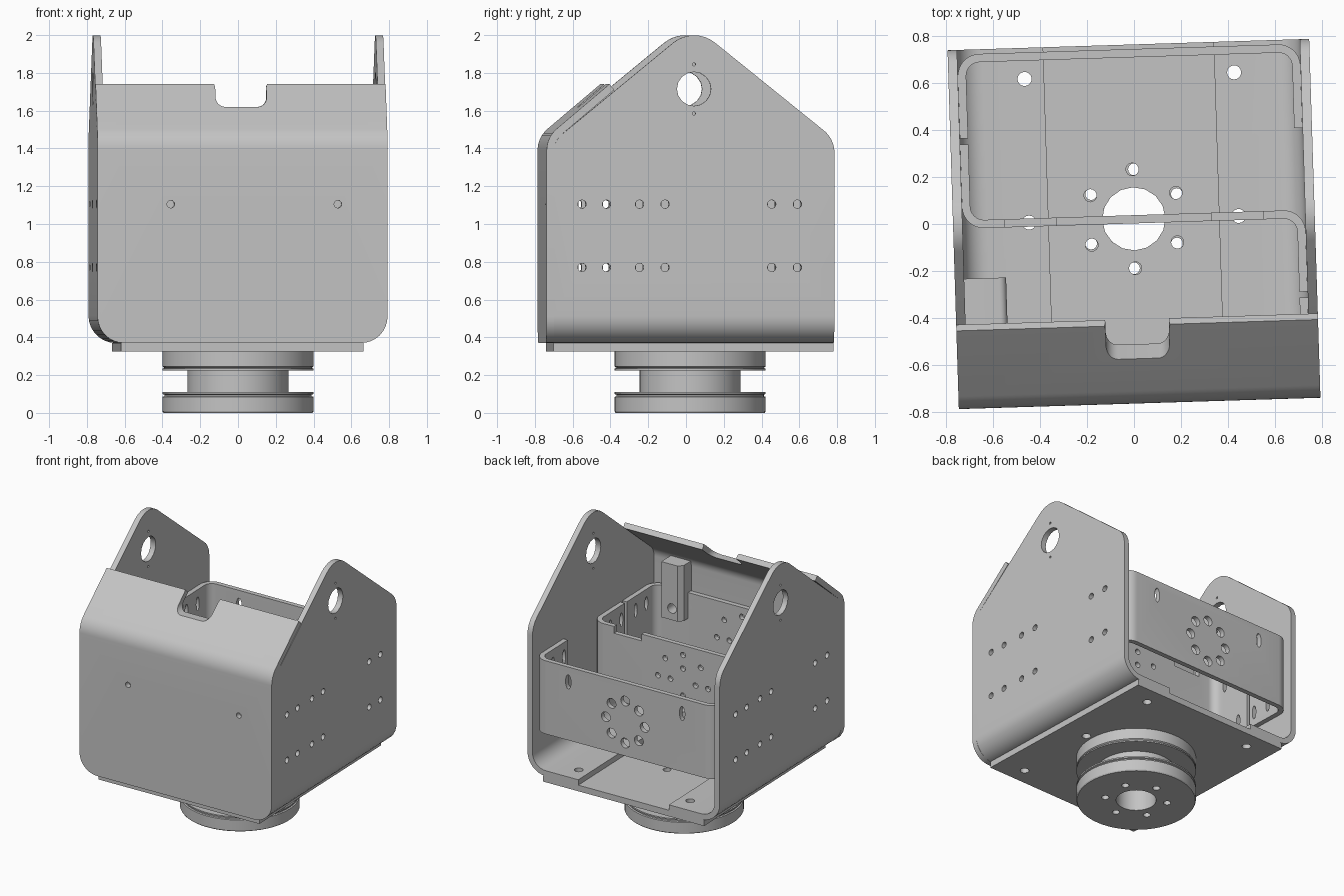
import bpy, bmesh, math
from mathutils import Vector, Matrix

if "Cube" in bpy.data.objects:
    bpy.data.objects.remove(bpy.data.objects["Cube"], do_unlink=True)

GREY = (0.55, 0.55, 0.55, 1)
metal = bpy.data.materials.new("plain grey metal")
metal.use_nodes = True
metal.diffuse_color = GREY
metal.node_tree.nodes["Principled BSDF"].inputs["Base Color"].default_value = GREY

TURN = Matrix.Rotation(math.radians(1.8), 4, 'Z')
PLACE = {'x': lambda u, v, w: (w, u, v), 'y': lambda u, v, w: (u, w, v), 'z': lambda u, v, w: (u, v, w)}
parts = []


def rounded(points, closed=True, steps=8):
    """Fillet every point given as (u, v, radius)."""
    out, n = [], len(points)
    for i, pt in enumerate(points):
        p = Vector(pt[:2])
        r = pt[2] if len(pt) > 2 else 0
        if r == 0 or (not closed and i in (0, n - 1)):
            out.append(p)
            continue
        a = (Vector(points[i - 1][:2]) - p).normalized()
        b = (Vector(points[(i + 1) % n][:2]) - p).normalized()
        half = a.angle(b) / 2
        centre = p + (a + b).normalized() * (r / math.sin(half))
        start, end = p + a * (r / math.tan(half)) - centre, p + b * (r / math.tan(half)) - centre
        sweep = start.angle_signed(end)
        for k in range(steps + 1):
            out.append(centre + Matrix.Rotation(-sweep * k / steps, 2) @ start)
    return out


def new_object(name, bm):
    bmesh.ops.recalc_face_normals(bm, faces=bm.faces)
    mesh = bpy.data.meshes.new(name)
    bm.to_mesh(mesh)
    bm.free()
    mesh.materials.append(metal)
    obj = bpy.data.objects.new(name, mesh)
    bpy.context.scene.collection.objects.link(obj)
    return obj


def prism(name, outline, axis, lo, hi):
    bm = bmesh.new()
    rings = [[bm.verts.new(PLACE[axis](p[0], p[1], w)) for p in outline] for w in (lo, hi)]
    bm.faces.new(rings[0])
    bm.faces.new(rings[1])
    n = len(outline)
    for i in range(n):
        j = (i + 1) % n
        bm.faces.new((rings[0][i], rings[0][j], rings[1][j], rings[1][i]))
    return new_object(name, bm)


def sheet(name, path, thick, axis, lo, hi):
    """Bent sheet metal: a filleted centre line given thickness, then extruded."""
    line = rounded(path, closed=False)
    sides = ([], [])
    for i, p in enumerate(line):
        dirs = []
        if i > 0:
            dirs.append((p - line[i - 1]).normalized())
        if i < len(line) - 1:
            dirs.append((line[i + 1] - p).normalized())
        d = sum(dirs, Vector((0, 0))).normalized()
        off = Vector((-d.y, d.x)) * (thick / 2 / d.dot(dirs[0]))
        sides[0].append(p + off)
        sides[1].append(p - off)
    return prism(name, sides[0] + sides[1][::-1], axis, lo, hi)


def drills(holes):
    """One cutter from (axis, u, v, w, radius, length, stretch) holes."""
    bm = bmesh.new()
    turns = {'x': Matrix.Rotation(math.pi / 2, 4, 'Y'), 'y': Matrix.Rotation(math.pi / 2, 4, 'X'), 'z': Matrix()}
    for axis, u, v, w, r, length, stretch in holes:
        at = Matrix.Translation(PLACE[axis](u, v, w)) @ Matrix.Diagonal((1, 1, stretch, 1)) @ turns[axis]
        bmesh.ops.create_cone(bm, cap_ends=True, segments=16, radius1=r, radius2=r, depth=length, matrix=at)
    return new_object("hole_cutter", bm)


def combine(obj, tool, operation='DIFFERENCE'):
    tool.hide_render = True
    mod = obj.modifiers.new("cut", 'BOOLEAN')
    mod.operation, mod.object, mod.solver = operation, tool, 'EXACT'
    bpy.context.view_layer.objects.active = obj
    bpy.ops.object.modifier_apply(modifier=mod.name)
    bpy.data.objects.remove(tool, do_unlink=True)


def finish(obj, turned=True):
    if turned:
        obj.data.transform(TURN)
    parts.append(obj)


def ring(axis, u, v, w, radius, count, r, length):
    return [(axis, u + radius * math.sin(k * math.tau / count), v + radius * math.cos(k * math.tau / count),
             w, r, length, 1) for k in range(count)]


W, T, AXIS_Y = 0.768, 0.04, 0.018
LEVELS = (0.77, 1.105)
floor_holes = [('z', s * 0.445, y, 0.37, 0.03, 0.3, 1) for s in (-1, 1) for y in (0.63, 0.02, -0.6)]

# Side walls with a bent foot and a pointed, pierced ear
bolt_rows = {1: (-0.575, -0.445, -0.27, -0.135, 0.43, 0.566), -1: (-0.55, -0.405, 0.135, 0.27, 0.43, 0.566)}
for s, label in ((1, "left"), (-1, "right")):
    wall = sheet(label + "_side_wall", [(s * 0.362, 0.39), (s * (W - T / 2), 0.39, 0.125), (s * (W - T / 2), 2.2)],
                 T, 'y', -0.9, 0.9)
    ear = rounded([(-0.722, 0.3), (0.762, 0.3), (0.762, 1.45, 0.15), (AXIS_Y, 2.05, 0.176), (-0.722, 1.441, 0.11)])
    combine(wall, prism("ear_shape", ear, 'x', -1, 1), 'INTERSECT')
    holes = [('x', y, z, s * W, 0.022, 0.2, 1) for y in bolt_rows[s] for z in LEVELS]
    holes += [('x', AXIS_Y, 1.715, s * W, 0.09, 0.2, 1)]
    holes += [('x', AXIS_Y, 1.715 + d, s * W, 0.008, 0.2, 1) for d in (-0.13, 0.13)]
    combine(wall, drills(holes + floor_holes))
    finish(wall)

# Front cover: bent at the top, rounded at the foot, notched in the middle
cover = sheet("front_cover", [(-0.742, 0.3), (-0.742, 1.45, 0.13), (-0.417, 1.725)], T, 'x', -0.9, 0.9)
mask = [(-W, 0.37, 0.14), (W, 0.37, 0.14), (W, 1.76), (0.135, 1.76, 0.04), (0.135, 1.62, 0.05),
        (-0.135, 1.62, 0.05), (-0.135, 1.76, 0.04), (-W, 1.76)]
combine(cover, prism("cover_shape", rounded(mask), 'y', -1, 0), 'INTERSECT')
combine(cover, drills([('y', x, 1.105, -0.74, 0.02, 0.2, 1) for x in (-0.38, 0.505)]))
finish(cover)

# Base plate
plate = prism("base_plate", [(-0.643, -0.722), (0.643, -0.722), (0.643, 0.762), (-0.643, 0.762)], 'z', 0.325, 0.37)
combine(plate, drills(floor_holes + ring('z', 0, 0.022, 0.35, 0.21, 6, 0.027, 0.3)
                      + [('z', 0, 0.022, 0.35, 0.134, 0.3, 1)]))
finish(plate)

# Inner brackets: two U shapes and a Z shape between them
X, LOW, HIGH, THIN = 0.71, 0.67, 1.21, 0.035
layouts = {
    "rear_bracket": (0.725, 0.385, 0.385),
    "middle_bracket": (0.02, 0.36, -0.31),
    "front_bracket": (-0.70, -0.36, -0.335),
}
for name, (y, end_right, end_left) in layouts.items():
    bracket = sheet(name, [(-X, end_right), (-X, y, 0.075), (X, y, 0.075), (X, end_left)], THIN, 'z', LOW, HIGH)
    holes = []
    for s, end in ((-1, end_right), (1, end_left)):
        for py in bolt_rows[s]:
            if min(y, end) < py < max(y, end):
                holes += [('x', py, z, s * X, 0.018, 0.1, 2.8) for z in LEVELS]
    if name == "rear_bracket":
        holes += ring('y', 0, 0.92, y, 0.155, 8, 0.036, 0.2)
        holes += [('y', x, 1.1, y, 0.022, 0.2, 2.4) for x in (-0.455, 0.455)]
    else:
        holes += ring('y', 0, 0.94, y, 0.2, 8, 0.02, 0.2) + ring('y', 0, 0.94, y, 0.1, 4, 0.02, 0.2)
    combine(bracket, drills(holes))
    if name == "middle_bracket":
        for s in (-1, 1):
            a, b = sorted((s * 0.33, s * 0.55))
            dip = [(a, 1.16), (b, 1.16), (b, 1.3), (a, 1.3)]
            combine(bracket, prism("dip_shape", dip, 'y', -0.1, 0.1))
    finish(bracket)

# Mounting blocks inside the cover and on the side wall
post = prism("cover_post", [(0.43, -0.722), (0.59, -0.722), (0.59, -0.6), (0.46, -0.6), (0.43, -0.63)], 'z', 1.02, 1.43)
combine(post, drills([('y', 0.505, 1.105, -0.62, 0.035, 0.15, 1)]))
finish(post)
finish(prism("wall_block", rounded([(-0.728, 1.2), (-0.55, 1.2), (-0.55, 1.42, 0.03), (-0.728, 1.42)]),
             'y', -0.5, -0.21))

# Turned swivel hub with two grooved flanges
half = [(0.134, 0), (0.395, 0), (0.4, 0.008), (0.4, 0.085), (0.39, 0.088), (0.39, 0.096), (0.4, 0.1), (0.4, 0.11),
        (0.267, 0.11), (0.267, 0.225), (0.4, 0.225), (0.4, 0.234), (0.39, 0.238), (0.4, 0.246), (0.4, 0.325),
        (0.134, 0.325)]
bm = bmesh.new()
verts = [bm.verts.new((r, 0, z)) for r, z in half]
edges = [bm.edges.new((verts[i - 1], verts[i])) for i in range(len(verts))]
bmesh.ops.spin(bm, geom=verts + edges, cent=(0, 0, 0), axis=(0, 0, 1), angle=math.tau, steps=64, use_merge=True)
bmesh.ops.remove_doubles(bm, verts=bm.verts, dist=0.0001)
bmesh.ops.translate(bm, verts=bm.verts, vec=(0, 0.022, 0))
hub = new_object("swivel_hub", bm)
combine(hub, drills(ring('z', 0, 0.022, 0.16, 0.21, 6, 0.025, 0.6)))
finish(hub, turned=False)

# Smooth bends, sharp edges
bpy.ops.object.select_all(action='DESELECT')
for obj in parts:
    obj.select_set(True)
bpy.context.view_layer.objects.active = parts[0]
bpy.ops.object.shade_smooth_by_angle(angle=math.radians(30))
